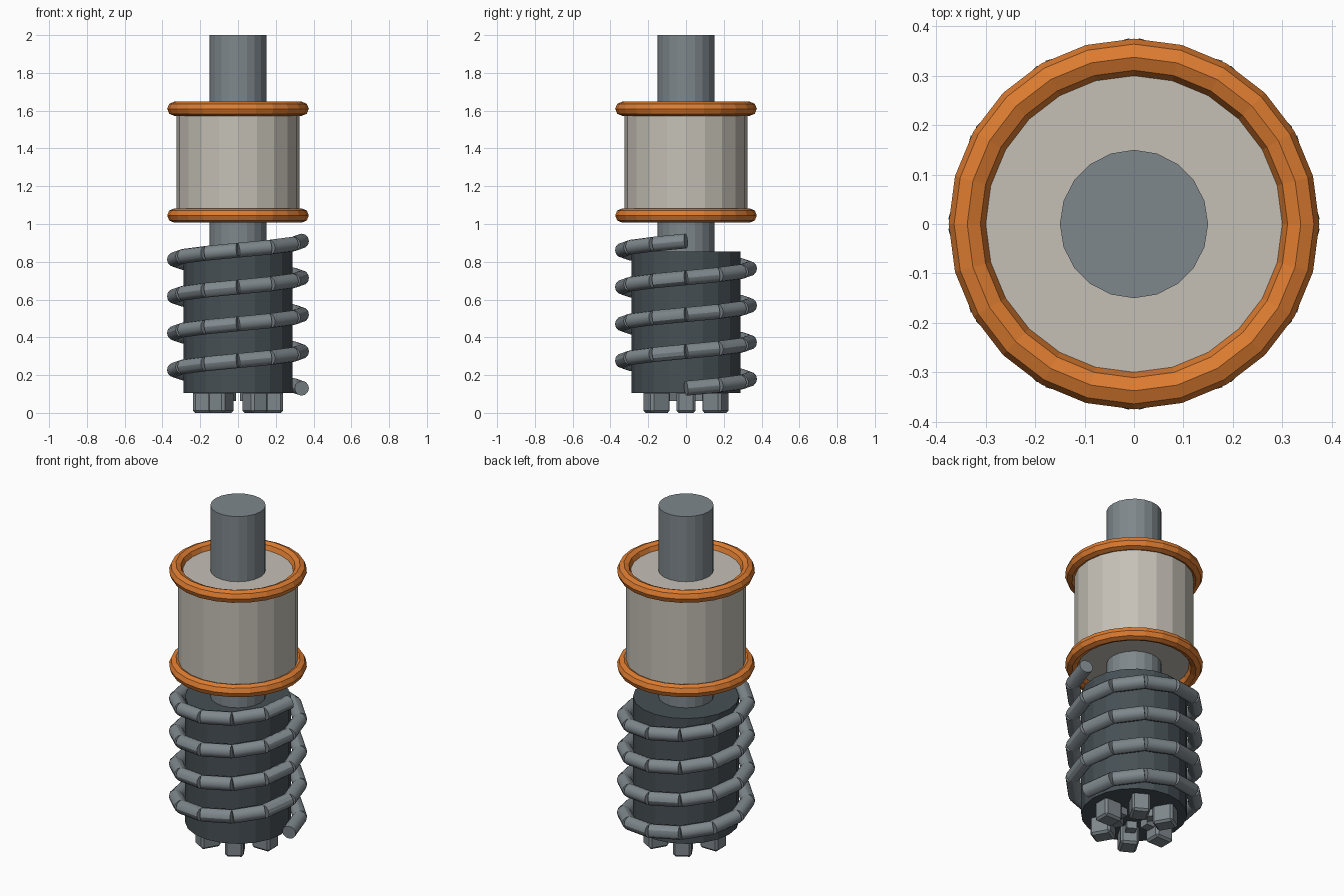
import bpy
from math import cos, sin, pi, tau
from mathutils import Vector, Matrix

if "Cube" in bpy.data.objects:
    bpy.data.objects.remove(bpy.data.objects["Cube"])


def material(name, rgb):
    m = bpy.data.materials.new(name)
    m.use_nodes = True
    m.diffuse_color = (*rgb, 1)
    m.node_tree.nodes["Principled BSDF"].inputs["Base Color"].default_value = (*rgb, 1)
    return m


steel = material("steel grey", (0.21, 0.245, 0.265))
dark = material("dark grey", (0.062, 0.08, 0.09))
beige = material("warm light grey", (0.56, 0.53, 0.47))
orange = material("orange", (0.72, 0.2, 0.03))


def finish(name, mat):
    ob = bpy.context.object
    ob.name = name
    ob.data.materials.append(mat)
    return ob


def cylinder(name, radius, z0, z1, mat, sides=20):
    bpy.ops.mesh.primitive_cylinder_add(vertices=sides, radius=radius, depth=z1 - z0,
                                        location=(0, 0, (z0 + z1) / 2))
    return finish(name, mat)


def rod(name, a, b, radius, mat):
    d = b - a
    bpy.ops.mesh.primitive_cylinder_add(vertices=12, radius=radius, depth=d.length,
                                        location=(a + b) / 2,
                                        rotation=d.to_track_quat("Z", "Y").to_euler())
    ob = finish(name, mat)
    bpy.ops.object.shade_smooth_by_angle()
    return ob


def block(name, radius, angle, size, z0, mat, bevel):
    bpy.ops.mesh.primitive_cube_add(size=1)
    ob = finish(name, mat)
    ob.data.transform(Matrix.Diagonal((*size, 1)))
    ob.location = (radius * cos(angle), radius * sin(angle), z0 + size[2] / 2)
    ob.rotation_euler.z = angle
    if bevel:
        mod = ob.modifiers.new("soft edges", "BEVEL")
        mod.width = bevel
        mod.segments = 1
    return ob


# Central shaft, lower body and upper grip
cylinder("shaft", 0.15, 0.8, 2.0, steel)
cylinder("lower_body", 0.288, 0.105, 0.855, dark)
cylinder("grip", 0.325, 1.045, 1.61, beige)

# Rings at both ends of the grip
for name, z in (("lower_ring", 1.045), ("upper_ring", 1.61)):
    bpy.ops.mesh.primitive_torus_add(major_radius=0.3375, minor_radius=0.0375,
                                     major_segments=24, minor_segments=8,
                                     location=(0, 0, z))
    finish(name, orange)

# Coil of straight rods wound four times round the body
TURNS, STEPS = 4, 12


def coil_point(i):
    a = tau * i / STEPS
    return Vector((0.338 * cos(a), 0.338 * sin(a), 0.13 + 0.78 * i / (TURNS * STEPS)))


for i in range(TURNS * STEPS):
    rod(f"coil_rod_{i + 1}", coil_point(i), coil_point(i + 1), 0.039, steel)

# Six teeth under the body, each with a shorter inner step
for i in range(6):
    a = i * pi / 3
    block(f"tooth_{i + 1}", 0.18, a, (0.116, 0.1, 0.115), 0, steel, 0.012)
    block(f"tooth_step_{i + 1}", 0.105, a, (0.07, 0.055, 0.05), 0.062, steel, 0)
